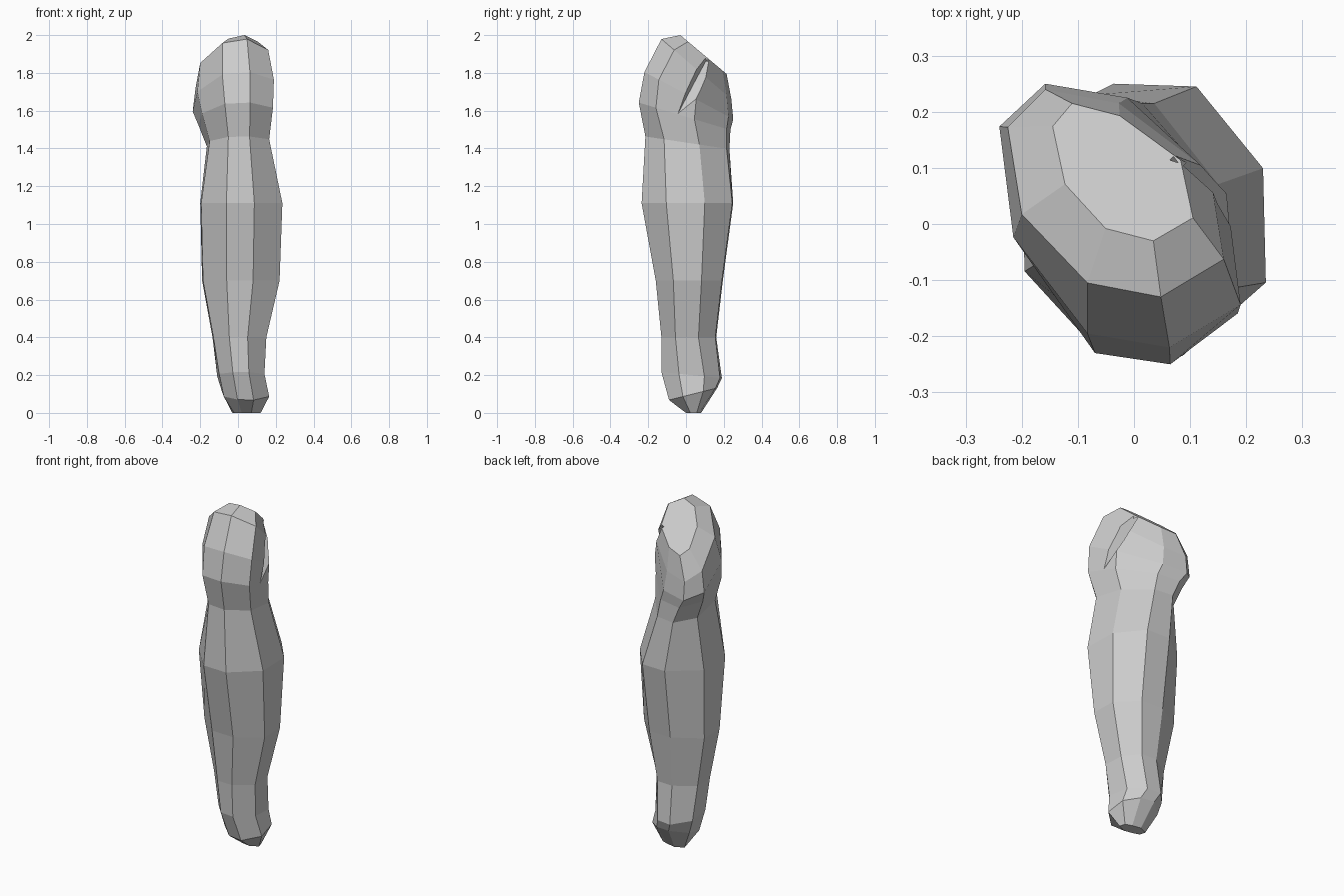
import bpy, bmesh

if "Cube" in bpy.data.objects:
    bpy.data.objects.remove(bpy.data.objects["Cube"])

# section: z at centre, slope of z along y, x min/max, y min/max, edge skew in x, in y
SECTIONS = [
    (0.00, 0.0, -0.03, 0.12, 0.00, 0.08, 0.0, 0.0),
    (0.10, 0.25, -0.085, 0.165, -0.09, 0.165, 0.0, 0.0),
    (0.20, -0.1, -0.11, 0.14, -0.13, 0.19, 0.0, 0.0),
    (0.40, 0.0, -0.135, 0.15, -0.13, 0.16, -0.005, 0.01),
    (0.70, 0.0, -0.19, 0.22, -0.16, 0.195, -0.005, 0.01),
    (1.11, 0.0, -0.20, 0.235, -0.235, 0.25, -0.005, 0.01),
    (1.43, -0.15, -0.165, 0.165, -0.215, 0.23, 0.005, 0.03),
    (1.57, -0.30, -0.21, 0.185, -0.25, 0.235, 0.01, 0.05),
    (1.68, -0.53, -0.24, 0.19, -0.22, 0.25, 0.015, 0.06),
    (1.82, -0.86, -0.225, 0.16, -0.13, 0.24, 0.015, 0.04),
    (1.897, -0.84, -0.145, 0.105, -0.03, 0.215, 0.012, 0.03),
]
EDGE_X, EDGE_Y = 0.34, 0.42  # share of the box side kept as an octagon edge


def octagon(z, slope, x0, x1, y0, y1, sx, sy):
    cx, cy = (x0 + x1) / 2, (y0 + y1) / 2
    ex, ey = (x1 - x0) * EDGE_X / 2, (y1 - y0) * EDGE_Y / 2
    d = 0.01 + sx  # pull-in towards one diagonal
    back = cx - 4 * sx
    pts = [(cx - ex + sx, y0 + d), (cx + ex + sx, y0),
           (x1, cy - ey - sy), (x1 - d, cy + ey - sy),
           (back + ex, y1 - d), (back - ex, y1),
           (x0, cy + ey + sy), (x0 + d, cy - ey + sy)]
    return [(x, y, z + slope * (y - cy)) for x, y in pts]


def make_object(name, bm):
    bmesh.ops.recalc_face_normals(bm, faces=bm.faces)
    mesh = bpy.data.meshes.new(name)
    bm.to_mesh(mesh)
    bm.free()
    obj = bpy.data.objects.new(name, mesh)
    bpy.context.collection.objects.link(obj)
    return obj


# faceted stem lofted through the octagon sections, with a sloping flat top
bm = bmesh.new()
rings = [[bm.verts.new(p) for p in octagon(*s)] for s in SECTIONS]
for low, high in zip(rings, rings[1:]):
    for i in range(8):
        j = (i + 1) % 8
        bm.faces.new((low[i], low[j], high[j], high[i]))
bm.faces.new(rings[0][::-1])
bm.faces.new(rings[-1])
stem = make_object("faceted_stem", bm)

# wedge-shaped fold in the right side of the head
bm = bmesh.new()
for p in [(0.18, -0.05, 1.57), (0.10, 0.05, 1.76), (0.20, 0.13, 1.66),
          (0.25, 0.01, 1.82), (0.06, 0.12, 1.89)]:
    bm.verts.new(p)
bmesh.ops.convex_hull(bm, input=bm.verts)
cutter = make_object("fold_cutter", bm)
cutter.hide_render = True

cut = stem.modifiers.new("fold", 'BOOLEAN')
cut.operation = 'DIFFERENCE'
cut.solver = 'EXACT'
cut.object = cutter
bpy.context.view_layer.objects.active = stem
bpy.ops.object.modifier_apply(modifier=cut.name)
bpy.data.objects.remove(cutter)
